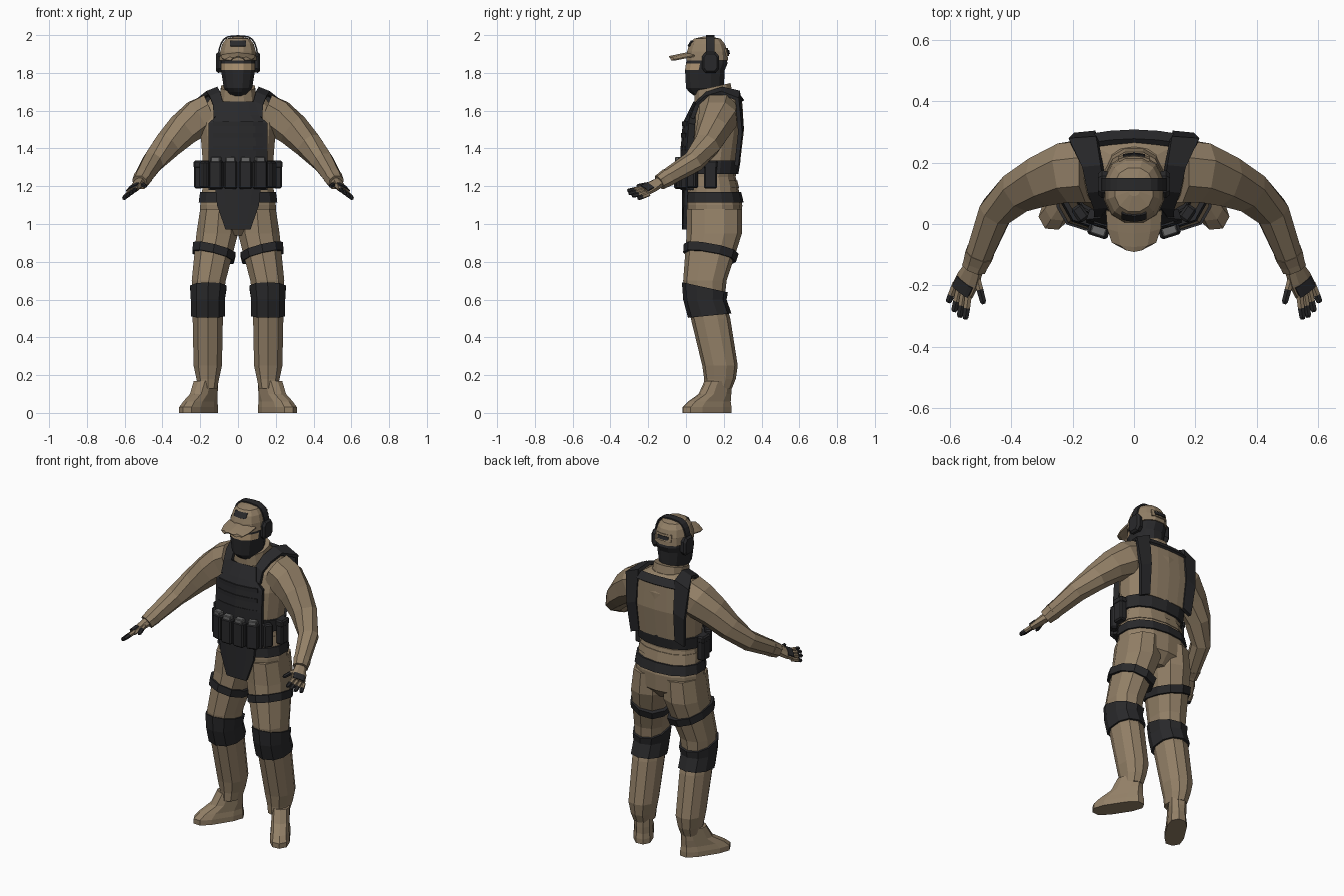
import bpy, bmesh
from math import sin, cos, pi, radians, copysign
from mathutils import Vector, Matrix

cube = bpy.data.objects.get("Cube")
if cube:
    bpy.data.objects.remove(cube, do_unlink=True)


def material(name, *rgb):
    mat = bpy.data.materials.new(name)
    mat.use_nodes = True
    mat.diffuse_color = (*rgb, 1)
    mat.node_tree.nodes["Principled BSDF"].inputs["Base Color"].default_value = (*rgb, 1)
    return mat


TAN = material("tan cloth", .29, .215, .135)
BLACK = material("black gear", .022, .022, .024)
GREY = material("grey metal", .14, .14, .14)
SKIN = material("skin", .4, .28, .16)


def finish(name, bm, materials, mirror=False):
    bmesh.ops.recalc_face_normals(bm, faces=bm.faces)
    mesh = bpy.data.meshes.new(name)
    bm.to_mesh(mesh)
    bm.free()
    for mat in materials:
        mesh.materials.append(mat)
    obj = bpy.data.objects.new(name, mesh)
    bpy.context.scene.collection.objects.link(obj)
    if mirror:
        obj.modifiers.new("mirror", "MIRROR").use_mirror_merge = False
    return obj


def signed_power(value, exponent):
    return copysign(abs(value) ** exponent, value)


def loft(name, rings, materials, sides=10, power=2.3, path=False, roll=0, yaw=0, mirror=False,
         rule=None):
    """Skin rings (x, y, z, half width, half depth, tilts); path turns them along their centres."""
    bm = bmesh.new()
    exponent = 2 / power
    fit = 1 / cos(pi / sides) ** exponent
    loops = []
    for k, (x, y, z, width, depth, *tilt) in enumerate(rings):
        tilt_x, tilt_y = tilt or (0, 0)
        across = Vector((cos(yaw), sin(yaw), tilt_x))
        along = Vector((-sin(yaw), cos(yaw), tilt_y))
        if path:
            before, after = rings[max(k - 1, 0)], rings[min(k + 1, len(rings) - 1)]
            heading = (Vector(after[:3]) - Vector(before[:3])).normalized()
            across = heading.cross(Vector((0, 0, 1))).normalized()
            along = across.cross(heading)
            across, along = across * cos(roll) + along * sin(roll), along * cos(roll) - across * sin(roll)
        loop = []
        for i in range(sides):
            angle = 2 * pi * (i + .5) / sides
            offset = across * width * signed_power(cos(angle), exponent)
            offset += along * depth * signed_power(sin(angle), exponent)
            loop.append(bm.verts.new(Vector((x, y, z)) + offset * fit))
        loops.append(loop)
    for k, (low, high) in enumerate(zip(loops, loops[1:])):
        for i in range(sides):
            j = (i + 1) % sides
            face = bm.faces.new((low[i], low[j], high[j], high[i]))
            if rule:
                face.material_index = rule(k, face.calc_center_median())
    bm.faces.new(loops[0])
    end = bm.faces.new(loops[-1])
    if rule:
        end.material_index = rule(len(loops) - 2, end.calc_center_median())
    return finish(name, bm, materials, mirror)


def band(name, rings, levels, gap, mat, sides, mirror=False):
    """Strap fitted round a lofted part at levels (z, tilt x, tilt y)."""
    fitted = []
    for z, *tilt in levels:
        low, high = next((a, b) for a, b in zip(rings, rings[1:]) if a[2] <= z <= b[2])
        t = (z - low[2]) / (high[2] - low[2])
        x, y, _, width, depth = (a + (b - a) * t for a, b in zip(low, high))
        fitted.append((x, y, z, width + gap, depth + gap, *tilt))
    return loft(name, fitted, [mat], sides, mirror=mirror)


def sheet(name, rows, mat, thickness, mirror=False):
    """Grid of points given a thickness."""
    bm = bmesh.new()
    grid = [[bm.verts.new(point) for point in row] for row in rows]
    for a, b in zip(grid, grid[1:]):
        for i in range(len(a) - 1):
            bm.faces.new((a[i], a[i + 1], b[i + 1], b[i]))
    obj = finish(name, bm, [mat], mirror)
    solid = obj.modifiers.new("thickness", "SOLIDIFY")
    solid.thickness, solid.offset = thickness, 0
    return obj


COLUMNS = (-1, -.6, 0, .6, 1)


def panel(name, rows, curve, mat, thickness):
    """Upright panel from rows (z, half width, y), bent round the body by curve."""
    return sheet(name, [[(t * width, y + curve * (t * width) ** 2, z) for t in COLUMNS]
                        for z, width, y in rows], mat, thickness)


def box(name, centre, size, mat, yaw=0, bevel=.008):
    """Bevelled box, mirrored to both sides."""
    bm = bmesh.new()
    bmesh.ops.create_cube(bm, size=1)
    bm.transform(Matrix.Translation(centre) @ Matrix.Rotation(radians(yaw), 4, "Z")
                 @ Matrix.Diagonal((*size, 1)))
    bmesh.ops.bevel(bm, geom=bm.edges[:], offset=bevel, segments=1, affect="EDGES")
    return finish(name, bm, [mat], mirror=True)


# Body and clothes
torso = [(0, .15, .94, .05, .09), (0, .15, 1, .2, .14), (0, .15, 1.1, .2, .145),
         (0, .14, 1.25, .18, .12), (0, .16, 1.5, .2, .14), (0, .175, 1.6, .2, .125),
         (0, .18, 1.67, .14, .1), (0, .17, 1.7, .09, .08)]
legs = [(.16, .17, .13, .05, .07), (.16, .18, .18, .06, .08), (.16, .18, .25, .075, .09),
        (.16, .13, .5, .08, .1), (.16, .1, .6, .08, .1), (.155, .1, .7, .09, .11),
        (.11, .15, .95, .11, .14), (.1, .15, 1.08, .1, .14)]
loft("torso", torso, [TAN], sides=14)
loft("legs", legs, [TAN], mirror=True)
loft("collar", [(0, .15, 1.65, .1, .105, 0, .1), (0, .14, 1.725, .09, .095, 0, .22)], [TAN], sides=12)
band("shirt_hem", torso, [(1.19,), (1.23,)], .004, TAN, 14)

# Sleeves, tapering to the cuffs
wrist = Vector((.52, -.14, 1.22))
elbow = Vector((.45, .04, 1.33))
sleeve = [(.14, .17, 1.59), (.21, .17, 1.56), (.29, .145, 1.5), (.37, .11, 1.42), elbow, wrist]
radii = [min(.1, .112 - .0145 * i) for i in range(len(sleeve))]
loft("sleeves", [(*point, r, r) for point, r in zip(sleeve, radii)], [TAN], sides=8,
     path=True, mirror=True)
loft("cuffs", [(*elbow.lerp(wrist, .75), .046, .046), (*wrist, .038, .038)], [TAN], sides=8,
     path=True, mirror=True)

# Boots, turned out, from rows (forward, z, half width, half length)
turn = radians(33)
boot = [(.07, 0, .055, .145), (.07, .03, .055, .145), (.055, .06, .05, .125),
        (.02, .1, .05, .09), (0, .17, .05, .07)]
loft("boots", [(.17 + v * sin(turn), .17 - v * cos(turn), z, width, length)
               for v, z, width, length in boot], [TAN], power=2.8, yaw=turn, mirror=True)

# Gloved hands with dark fingertips
tilt = radians(25)
knuckle = Vector((.56, -.22, 1.175))
raised = Vector((.004, 0, .009))
loft("palms", [(*wrist.lerp(knuckle, t), width, .025 - .01 * t)
               for t, width in ((0, .03), (.5, .04), (1, .04))], [TAN], sides=8,
     path=True, roll=tilt, mirror=True)
loft("knuckle_guards", [(*wrist.lerp(knuckle, t) + raised, .034, .012) for t in (.6, 1)], [BLACK],
     sides=8, power=4, path=True, roll=tilt, mirror=True)
fingers = {"thumb": (Vector((.515, -.165, 1.215)), Vector((.49, -.26, 1.2)))}
for i, label in enumerate(("index", "middle", "ring", "little")):
    s = i / 3
    fingers[label] = (Vector((.54 + .045 * s, -.235 + .03 * s, 1.19 - .035 * s)),
                      Vector((.55 + .055 * s, -.31 + .055 * s * s, 1.175 - .04 * s)))
for label, (base, tip) in fingers.items():
    loft(label + "_fingers", [(*base.lerp(tip, t), r, r) for t, r in
                              ((-.2, .011), (.5, .011), (.9, .01), (1, .006))],
         [TAN, BLACK], sides=6, path=True, mirror=True, rule=lambda k, centre: int(k > 0))

# Masked head with an eye opening
loft("head", [(0, .13, 1.66, .05, .06), (0, .105, 1.7, .06, .09), (0, .1, 1.72, .075, .1),
              (0, .1, 1.815, .09, .105), (0, .11, 1.85, .09, .11), (0, .11, 1.9, .09, .1)],
     [BLACK, SKIN], sides=12, rule=lambda k, centre: int(k == 3 and centre.y < .06))


# Domed cap, brim, patches and ear protectors
def dome(degrees, width, height):
    angle = radians(degrees)
    return width * signed_power(cos(angle), .5), 1.865 + height * sin(angle)


cap = [dome(degrees, .098, .127) for degrees in range(0, 90, 22)]
loft("cap", [(0, .112, z, width, width * 1.13) for width, z in cap], [TAN], sides=12)
brim = []
for degrees in (0, 30, 60, 85):
    reach, width = sin(radians(degrees)), .09 * cos(radians(degrees)) ** .35
    brim.append([(t * width, .03 - .12 * reach + .015 * t * t, 1.91 - .025 * reach - .02 * t * t)
                 for t in COLUMNS])
sheet("brim", brim, TAN, .008)
panel("front_patch", [(1.97, .04, .03), (1.94, .04, .011)], 5, BLACK, .009)
panel("back_patch", [(1.93, .05, .217), (1.89, .05, .225)], -4, TAN, .009)
panel("back_label", [(1.92, .035, .224), (1.9, .035, .228)], -4, BLACK, .009)
arch = [dome(degrees, .105, .131) for degrees in range(0, 181, 15)]
sheet("headband", [[(x, y, z) for y in (.107, .15)] for x, z in arch], BLACK, .008)
loft("ear_cups", [(x, .13, 1.855, r, r + .01) for x, r in ((.08, .04), (.105, .045), (.117, .035))],
     [BLACK], sides=8, power=3.5, path=True, mirror=True)

# Plate carrier
panel("chest_plate", [(1.64, .085, .055), (1.57, .105, .02), (1.53, .15, 0), (1.4, .15, -.01),
                      (1.18, .15, -.01)], 1.4, BLACK, .036)
for z, y in ((1.4, -.025), (1.47, -.021), (1.53, -.016)):
    panel("chest_webbing", [(z + .012, .13, y), (z - .012, .13, y)], 1.4, BLACK, .009)
panel("groin_flap", [(1.2, .12, -.01), (1.1, .11, -.01), (.97, .065, -.01)], .7, BLACK, .02)
strap = [(.105, .035, 1.57, .025), (.105, .06, 1.635, .025), (.12, .11, 1.68, .028),
         (.135, .19, 1.705, .03), (.165, .275, 1.68, .045), (.16, .29, 1.5, .035),
         (.15, .27, 1.32, .03)]
sheet("shoulder_straps", [[(x + side, y - .1 * side, z - .4 * side) for side in (-width, width)]
                          for x, y, z, width in strap], BLACK, .022, mirror=True)
panel("back_panel", [(1.65, .12, .29), (1.5, .13, .3), (1.33, .12, .28)], -.7, TAN, .014)
panel("back_yoke", [(1.69, .12, .27), (1.65, .13, .3)], -.7, BLACK, .02)
band("waist_band", torso, [(1.265,), (1.335,)], .012, BLACK, 14)

# Pouches
for label, x, y, yaw in (("inner", .04, -.04, 0), ("outer", .115, -.02, 18)):
    box(label + "_magazine_pouches", (x, y, 1.26), (.07, .045, .15), BLACK, yaw)
    box(label + "_magazines", (x, y, 1.335), (.05, .035, .04), GREY, yaw, bevel=.004)
box("corner_pouches", (.175, .035, 1.26), (.055, .04, .14), BLACK, 55)
box("side_pouches", (.21, .13, 1.26), (.07, .045, .145), BLACK, 90)
box("side_pouch_flaps", (.21, .13, 1.315), (.076, .05, .04), BLACK, 90)

# Belt, thigh straps and knee pads
band("belt", torso, [(1.115,), (1.17,)], .01, BLACK, 14)
band("thigh_straps", legs, [(.825, .25, -.18), (.868, .25, -.18)], .009, BLACK, 10, mirror=True)
band("knee_pads", legs, [(.515, 0, .1), (.6,), (.665, 0, -.22)], .01, BLACK, 10, mirror=True)
